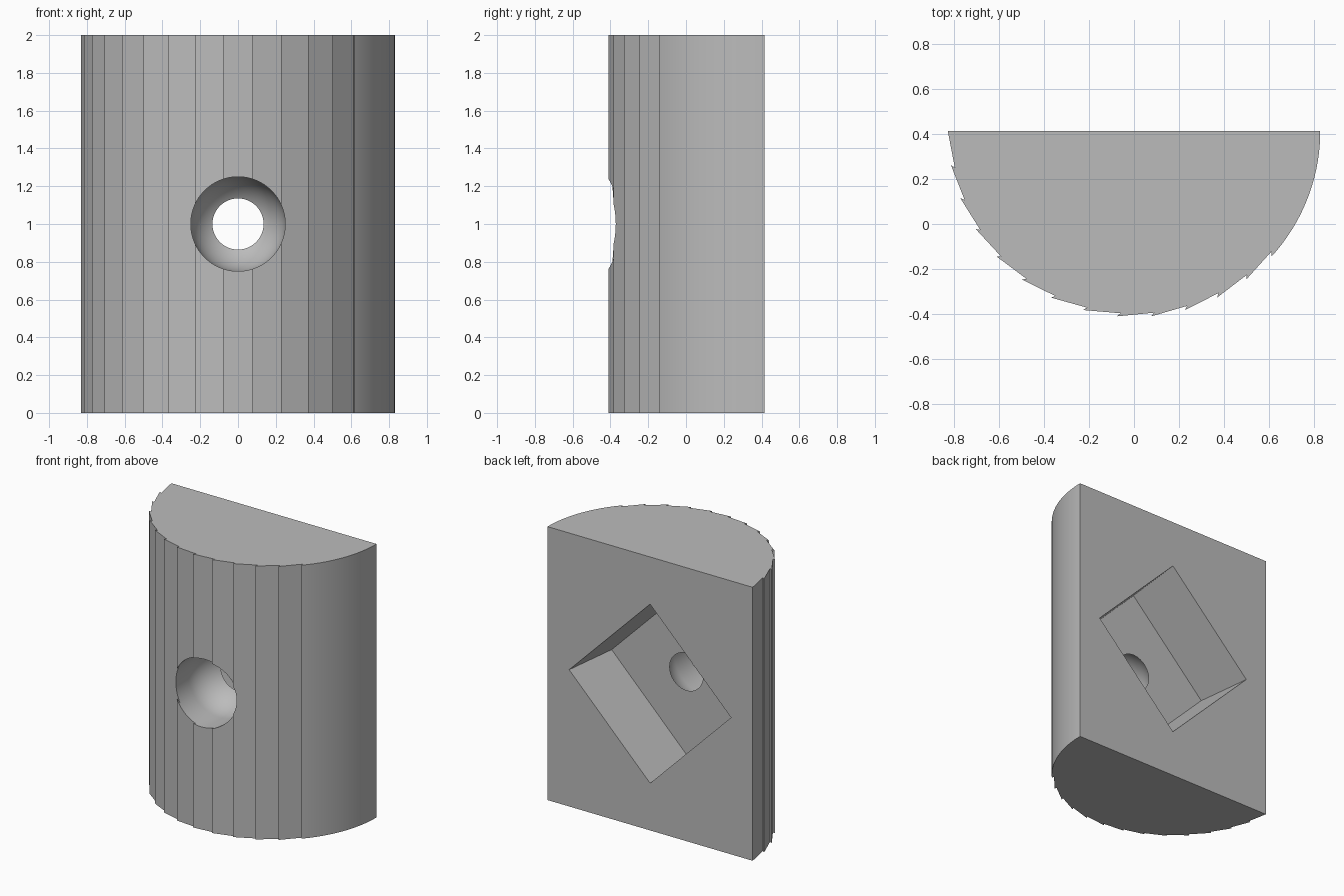
import bpy, bmesh
from math import sin, cos, pi, radians
from mathutils import Vector

cube = bpy.data.objects.get("Cube")
if cube:
    bpy.data.objects.remove(cube, do_unlink=True)

RADIUS, HEIGHT, BACK = 0.83, 2.0, 0.415
FLOOR = -0.005           # depth of the pocket floor
TEETH, STEP = 13, radians(10.59)

grey = bpy.data.materials.new("plain_grey")
grey.use_nodes = True
grey.diffuse_color = (0.5, 0.5, 0.5, 1)
grey.node_tree.nodes["Principled BSDF"].inputs["Base Color"].default_value = (0.5, 0.5, 0.5, 1)


def finish(name, bm):
    bmesh.ops.recalc_face_normals(bm, faces=bm.faces[:])
    mesh = bpy.data.meshes.new(name)
    bm.to_mesh(mesh)
    bm.free()
    mesh.materials.append(grey)
    obj = bpy.data.objects.new(name, mesh)
    bpy.context.collection.objects.link(obj)
    return obj


def lathe_y(name, profile, sides):
    """Closed solid turned about the y axis at mid height; profile holds (radius, y)."""
    bm = bmesh.new()
    rings = []
    for r, y in profile:
        angles = [2 * pi * i / sides for i in range(sides)]
        rings.append([bm.verts.new((r * cos(a), y, HEIGHT / 2 + r * sin(a))) for a in angles])
    for a, b in zip(rings, rings[1:]):
        for i in range(sides):
            j = (i + 1) % sides
            bm.faces.new((a[i], a[j], b[j], b[i]))
    bm.faces.new(rings[0])
    bm.faces.new(rings[-1])
    return finish(name, bm)


def polar(r, a):
    return Vector((r * cos(a), BACK + r * sin(a), 0))


# Half-round outline: saw teeth from the -x end, then a smooth arc to the +x end
outline = [polar(RADIUS, pi)]
for k in range(1, TEETH + 1):
    a = pi + k * STEP
    outline += [polar(RADIUS - 0.015, a + radians(1)), polar(RADIUS, a)]
start = pi + TEETH * STEP
ARC = 32
outline += [polar(RADIUS, start + (2 * pi - start) * i / ARC) for i in range(1, ARC + 1)]

# Body extruded upwards
bm = bmesh.new()
base = bm.faces.new([bm.verts.new(p) for p in outline])
top = bmesh.ops.extrude_face_region(bm, geom=[base])["geom"]
bmesh.ops.translate(bm, vec=(0, 0, HEIGHT),
                    verts=[g for g in top if isinstance(g, bmesh.types.BMVert)])
body = finish("half_round_block", bm)

# Tapered diamond pocket in the back
pocket = lathe_y("pocket_cutter", [(0.605, FLOOR), (0.665, BACK + 0.085)], 4)

# Round-bottomed bore in the front, breaking through the pocket floor
BORE, CENTRE = 0.25, -0.215
dome = [(BORE * cos(t), CENTRE + BORE * sin(t)) for t in (radians(4 * i) for i in range(22))]
bore = lathe_y("bore_cutter", [(BORE, -0.6)] + dome, 96)

bpy.context.view_layer.objects.active = body
for cutter in (pocket, bore):
    cutter.hide_render = True
    mod = body.modifiers.new(cutter.name, "BOOLEAN")
    mod.operation, mod.solver, mod.object = "DIFFERENCE", "EXACT", cutter
    bpy.ops.object.modifier_apply(modifier=mod.name)
    bpy.data.objects.remove(cutter, do_unlink=True)

bpy.ops.object.select_all(action="DESELECT")
body.select_set(True)
bpy.ops.object.shade_smooth_by_angle(angle=radians(9))
